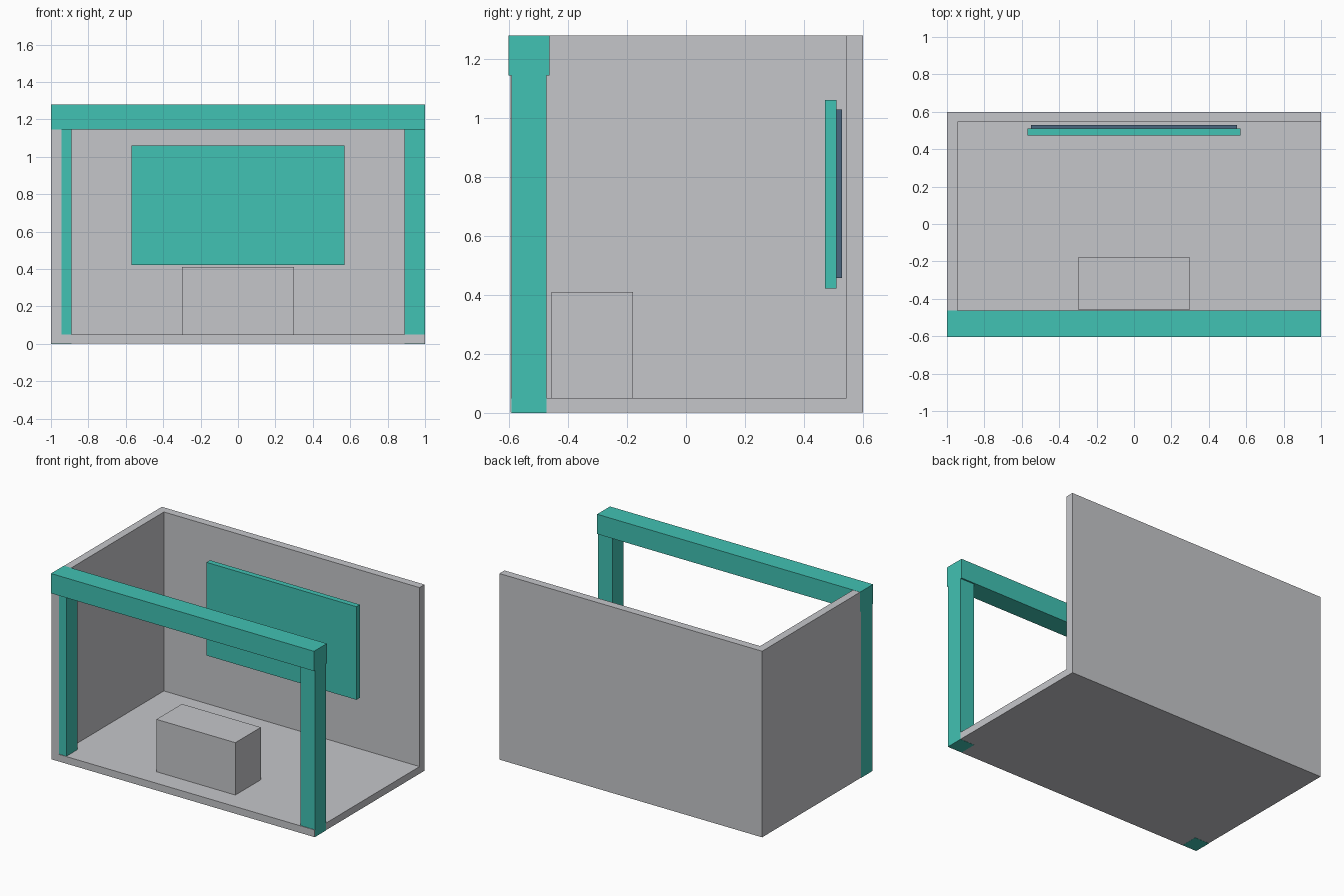
import bpy
import bmesh
from mathutils import Matrix, Vector

cube = bpy.data.objects.get("Cube")
if cube:
    bpy.data.objects.remove(cube, do_unlink=True)


def material(name, rgb):
    mat = bpy.data.materials.new(name)
    mat.use_nodes = True
    color = (*rgb, 1)
    mat.diffuse_color = color
    mat.node_tree.nodes["Principled BSDF"].inputs["Base Color"].default_value = color
    return mat


def box(name, low, high, mat):
    """Axis-aligned box between two opposite corners."""
    low, high = Vector(low), Vector(high)
    bm = bmesh.new()
    place = Matrix.Translation((low + high) / 2) @ Matrix.Diagonal((*(high - low), 1))
    bmesh.ops.create_cube(bm, size=1, matrix=place)
    mesh = bpy.data.meshes.new(name)
    bm.to_mesh(mesh)
    bm.free()
    mesh.materials.append(mat)
    obj = bpy.data.objects.new(name, mesh)
    bpy.context.collection.objects.link(obj)
    return obj


grey = material("light grey", (0.56, 0.565, 0.59))
teal = material("teal", (0.053, 0.539, 0.451))
slate = material("slate blue", (0.069, 0.136, 0.216))

GAP = 0.001  # keeps flush teal faces just proud of the grey shell
BACK, FRONT, TOP = 0.6, -0.596, 1.28
FLOOR, WALL = 0.05, 0.055

# Booth shell: floor, back wall and one side wall
box("floor", (-1 + GAP, FRONT, GAP), (1 - GAP, BACK, FLOOR), grey)
box("back_wall", (-1 + GAP, BACK - WALL, FLOOR), (1 - GAP, BACK, TOP), grey)
box("side_wall", (-1 + GAP, FRONT, FLOOR), (-1 + WALL, BACK - WALL, TOP), grey)

# Front frame: two posts carrying a header beam
for name, x in (("right_post", -1), ("left_post", 0.89)):
    box(name, (x, -0.592, 0), (x + 0.11, -0.473, 1.145), teal)
box("header_beam", (-1, -0.603, 1.145), (1, -0.463, TOP + GAP), teal)

# Counter
box("counter", (-0.3, -0.457, FLOOR), (0.3, -0.18, 0.41), grey)

# Wall screen with its rear housing
box("screen", (-0.57, 0.472, 0.422), (0.57, 0.51, 1.062), teal)
box("screen_housing", (-0.55, 0.51, 0.457), (0.55, 0.53, 1.03), slate)
